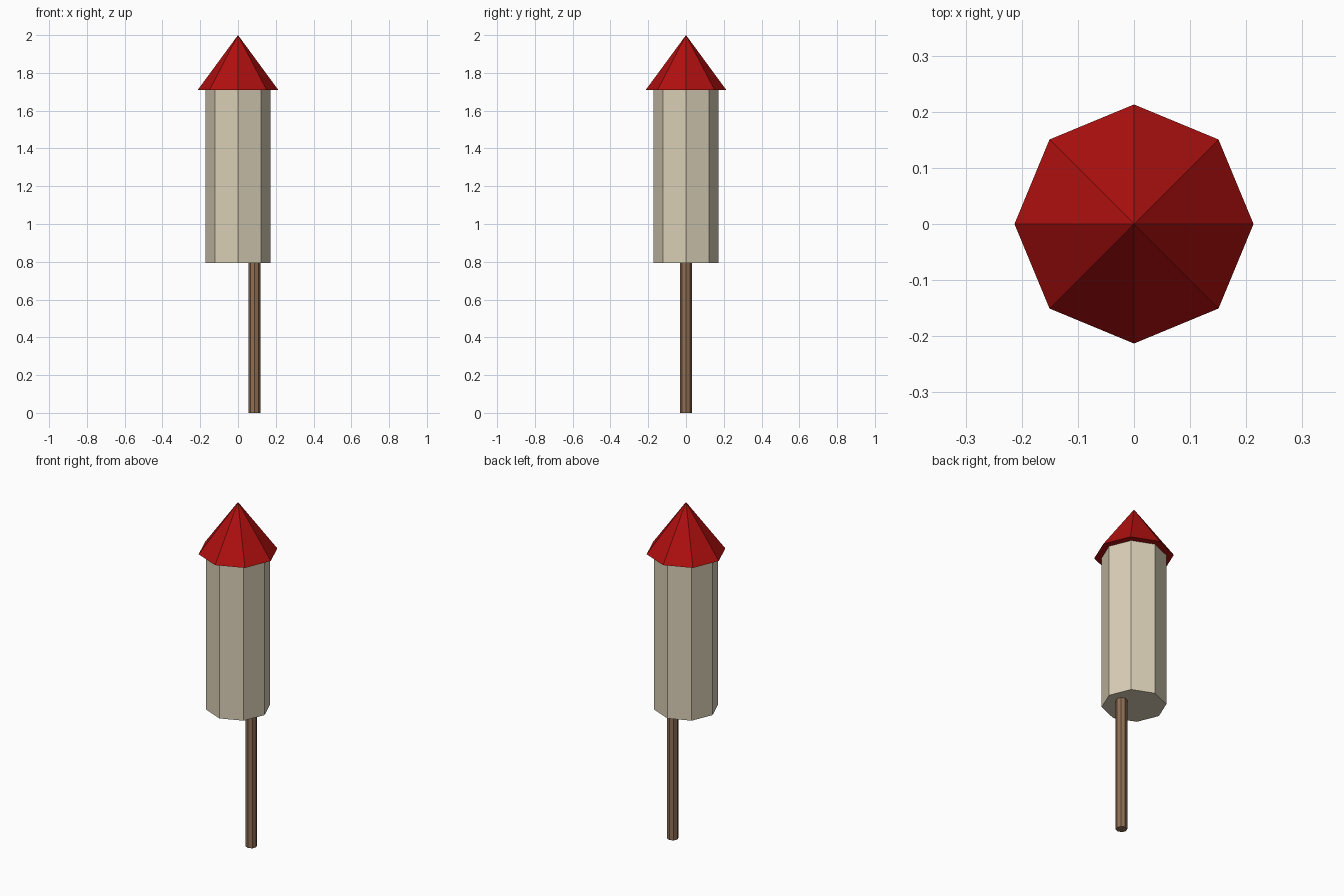
import bpy, math

if "Cube" in bpy.data.objects:
    bpy.data.objects.remove(bpy.data.objects["Cube"])


def material(name, rgb):
    m = bpy.data.materials.new(name)
    m.diffuse_color = (*rgb, 1.0)
    m.use_nodes = True
    m.node_tree.nodes["Principled BSDF"].inputs["Base Color"].default_value = m.diffuse_color
    return m


def prism(name, mat, x, r_bottom, r_top, z0, z1, sides=8):
    """Flat-sided cone or cylinder with a corner pointing along +x."""
    bpy.ops.mesh.primitive_cone_add(vertices=sides, radius1=r_bottom, radius2=r_top,
                                    depth=z1 - z0, location=(x, 0, (z0 + z1) / 2))
    ob = bpy.context.object
    ob.name = name
    ob.data.materials.append(mat)
    return ob


red = material("red", (0.43, 0.005, 0.005))
cream = material("cream", (0.70, 0.62, 0.465))
wood = material("brown wood", (0.28, 0.16, 0.09))

# Pointed cap, paper tube and off-centre guide stick
prism("nose_cone", red, 0, 0.213, 0, 1.71, 2.0)
prism("tube_body", cream, 0, 0.173, 0.173, 0.793, 1.712)
prism("guide_stick", wood, 0.087, 0.031, 0.031, 0, 0.80)
